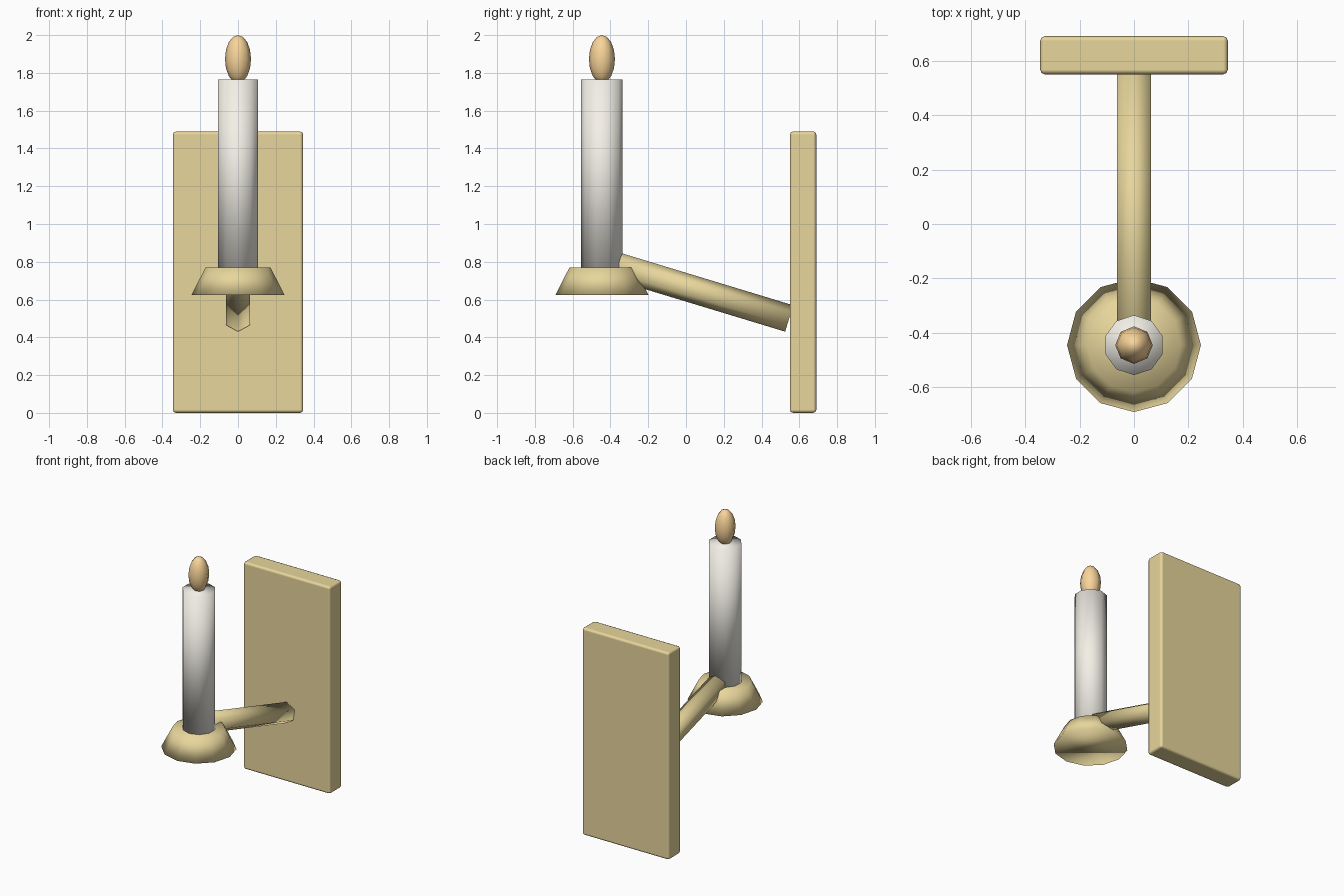
import bpy
import math
from mathutils import Vector

if "Cube" in bpy.data.objects:
    bpy.data.objects.remove(bpy.data.objects["Cube"])


def material(name, rgb):
    m = bpy.data.materials.new(name)
    m.diffuse_color = (*rgb, 1)
    m.use_nodes = True
    m.node_tree.nodes["Principled BSDF"].inputs["Base Color"].default_value = m.diffuse_color
    return m


BRASS = material("brass", (0.80, 0.67, 0.33))
WAX = material("wax", (0.90, 0.87, 0.80))
FIRE = material("fire", (0.95, 0.66, 0.32))
CANDLE_Y = -0.445


def finish(name, mat):
    obj = bpy.context.object
    obj.name = name
    obj.data.materials.append(mat)
    bpy.ops.object.shade_smooth()
    return obj


def rod(name, start, end, r1, r2, sides, mat):
    # Tapered rod in the x = 0 plane, one corner pointing along +y / up
    a, b = Vector(start), Vector(end)
    d = b - a
    bpy.ops.mesh.primitive_cone_add(
        vertices=sides, radius1=r1, radius2=r2, depth=d.length,
        location=(a + b) / 2, rotation=(math.atan2(-d.y, d.z), 0, 0))
    return finish(name, mat)


# Wall plate with softened edges
bpy.ops.mesh.primitive_cube_add(size=1, location=(0, 0.62, 0.745))
plate = bpy.context.object
plate.scale = (0.69, 0.14, 1.49)
bpy.ops.object.transform_apply(location=False, rotation=False, scale=True)
bevel = plate.modifiers.new("soft_edges", 'BEVEL')
bevel.width = 0.017
bevel.segments = 2
bevel.harden_normals = True
finish("wall_plate", BRASS)

# Sloping hexagonal arm
rod("arm", (0, -0.361, 0.775), (0, 0.546, 0.50), 0.073, 0.073, 6, BRASS)

# Flared drip cup
rod("drip_cup", (0, CANDLE_Y, 0.625), (0, CANDLE_Y, 0.77), 0.246, 0.172, 12, BRASS)

# Candle
rod("candle", (0, CANDLE_Y, 0.765), (0, CANDLE_Y, 1.765), 0.11, 0.11, 10, WAX)

# Flame
bpy.ops.mesh.primitive_uv_sphere_add(segments=8, ring_count=8, radius=1,
                                     location=(0, CANDLE_Y, 1.873))
bpy.context.object.scale = (0.069, 0.069, 0.127)
finish("flame", FIRE)
